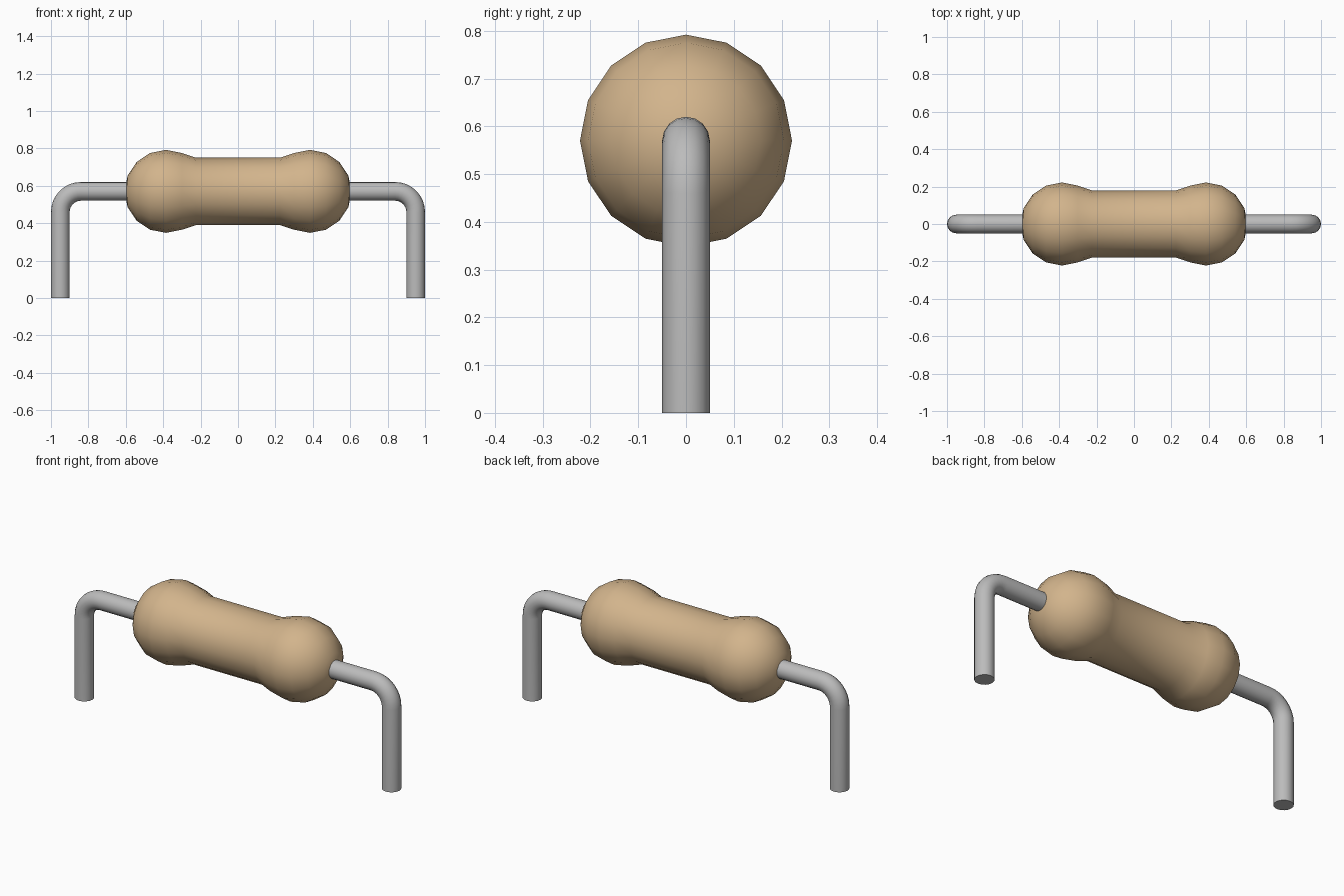
import bpy
import bmesh
from math import sin, cos, pi, radians
from mathutils import Vector

cube = bpy.data.objects.get("Cube")
if cube:
    bpy.data.objects.remove(cube, do_unlink=True)

SIDES = 16
AXIS_Z = 0.57       # height of the body axis
BULGE_X, BULGE_R = 0.385, 0.222
WAIST_X, WAIST_R = 0.225, 0.18
WIRE_X, WIRE_R, BEND_R = 0.95, 0.05, 0.11


def make_material(name, colour):
    mat = bpy.data.materials.new(name)
    mat.use_nodes = True
    mat.diffuse_color = colour
    mat.node_tree.nodes["Principled BSDF"].inputs["Base Color"].default_value = colour
    return mat


def sweep(name, stations, mat):
    """Skin rings around y and a normal; stations are (centre, tangent, radius)."""
    bm = bmesh.new()
    side = Vector((0, 1, 0))
    rings = []
    for centre, tangent, radius in stations:
        up = tangent.cross(side).normalized()
        angles = [2 * pi * i / SIDES for i in range(SIDES)]
        rings.append([bm.verts.new(centre + radius * (cos(a) * side + sin(a) * up))
                      for a in angles])
    for a, b in zip(rings, rings[1:]):
        for i in range(SIDES):
            j = (i + 1) % SIDES
            bm.faces.new((a[i], a[j], b[j], b[i]))
    bm.faces.new(rings[0][::-1])
    bm.faces.new(rings[-1])
    bmesh.ops.remove_doubles(bm, verts=bm.verts, dist=0.0005)
    bmesh.ops.recalc_face_normals(bm, faces=bm.faces)
    mesh = bpy.data.meshes.new(name)
    bm.to_mesh(mesh)
    bm.free()
    mesh.materials.append(mat)
    obj = bpy.data.objects.new(name, mesh)
    bpy.context.collection.objects.link(obj)
    bpy.ops.object.select_all(action='DESELECT')
    obj.select_set(True)
    bpy.context.view_layer.objects.active = obj
    bpy.ops.object.shade_smooth_by_angle(angle=radians(40))
    return obj


tan = make_material("tan ceramic", (0.645, 0.456, 0.262, 1))
grey = make_material("grey metal", (0.5, 0.5, 0.5, 1))

# Body: narrow waist with a rounded bulge at each end
half = [(WAIST_X, WAIST_R)]
for step in range(-1, 5):
    a = step * pi / 8
    half.append((BULGE_X + BULGE_R * sin(a), BULGE_R * cos(a)))
profile = [(-x, r) for x, r in reversed(half)] + half
along = Vector((1, 0, 0))
sweep("body", [(Vector((x, 0, AXIS_Z)), along, r) for x, r in profile], tan)

# Wire leads: out of each end, round a bend and down to the ground
for name, s in (("left_lead", 1), ("right_lead", -1)):
    out, down = Vector((s, 0, 0)), Vector((0, 0, -1))
    pivot = Vector((s * (WIRE_X - BEND_R), 0, AXIS_Z - BEND_R))
    path = [(Vector((s * 0.5, 0, AXIS_Z)), out, WIRE_R)]
    for k in range(9):
        a = k * pi / 16
        centre = pivot + BEND_R * (sin(a) * out - cos(a) * down)
        path.append((centre, cos(a) * out + sin(a) * down, WIRE_R))
    path.append((Vector((s * WIRE_X, 0, 0)), down, WIRE_R))
    sweep(name, path, grey)
